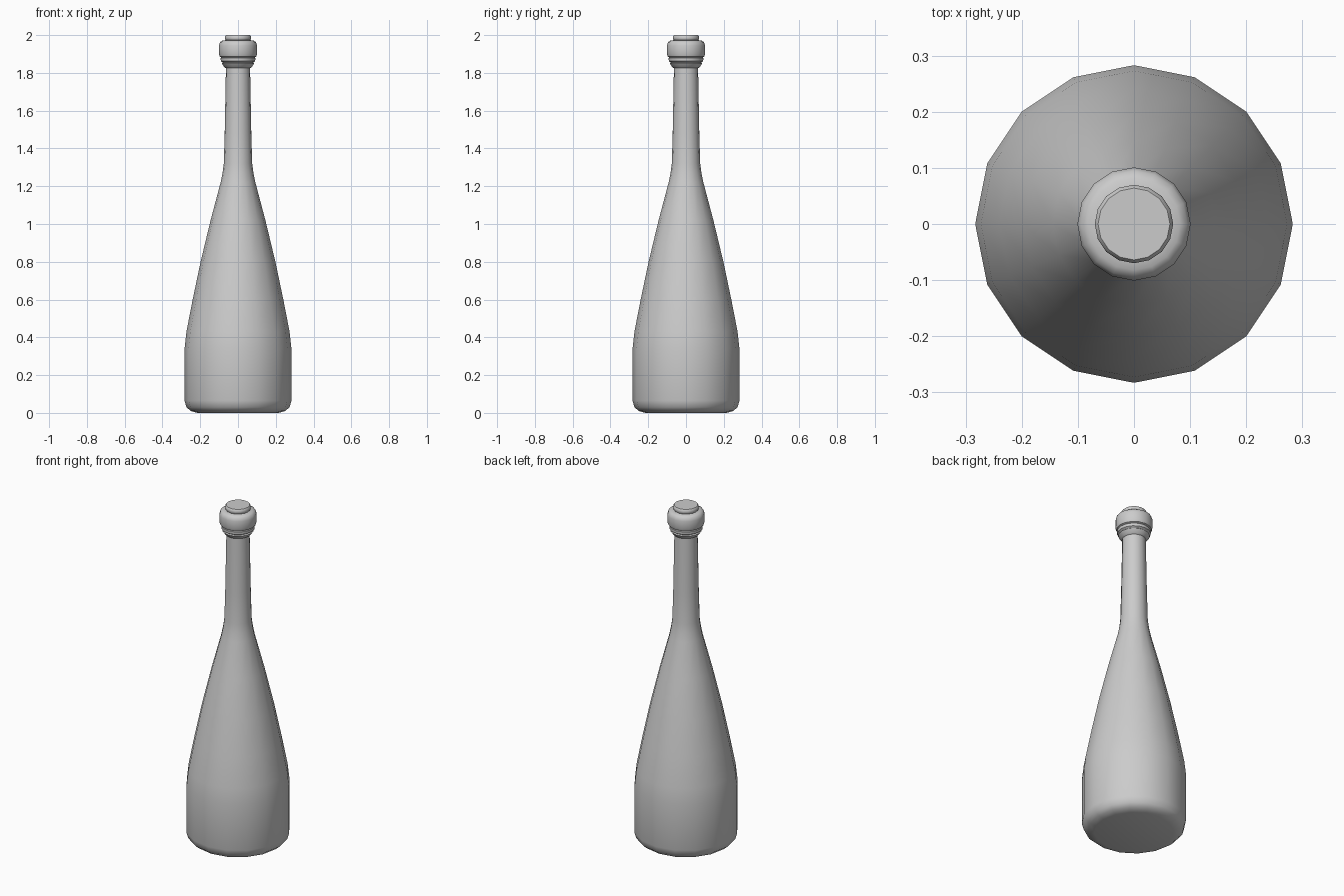
import bpy, bmesh
from math import cos, sin, pi, radians

if "Cube" in bpy.data.objects:
    bpy.data.objects.remove(bpy.data.objects["Cube"])

SIDES = 16


def lathe(name, profile):
    """Revolve (radius, z) points around z and cap both ends."""
    bm = bmesh.new()
    rings = [[bm.verts.new((r * cos(2 * pi * i / SIDES), r * sin(2 * pi * i / SIDES), z))
              for i in range(SIDES)] for r, z in profile]
    for a, b in zip(rings, rings[1:]):
        for i in range(SIDES):
            j = (i + 1) % SIDES
            bm.faces.new((a[i], a[j], b[j], b[i]))
    bm.faces.new(rings[0][::-1])
    bm.faces.new(rings[-1])
    mesh = bpy.data.meshes.new(name)
    bm.to_mesh(mesh)
    bm.free()
    obj = bpy.data.objects.new(name, mesh)
    bpy.context.collection.objects.link(obj)
    bpy.ops.object.select_all(action='DESELECT')
    obj.select_set(True)
    bpy.context.view_layer.objects.active = obj
    bpy.ops.object.shade_smooth_by_angle(angle=radians(40))
    return obj


# Whole bottle as one continuous skin: body, neck, lip rings, collar, stopper
lathe("bottle", [
    # rounded base and body
    (0.215, 0.0), (0.25, 0.01), (0.273, 0.03), (0.283, 0.065), (0.283, 0.34),
    # shoulder and neck
    (0.273, 0.43), (0.24, 0.60), (0.198, 0.80), (0.145, 1.02), (0.092, 1.22),
    (0.082, 1.27), (0.075, 1.32), (0.070, 1.50), (0.064, 1.825),
    # lip rings
    (0.072, 1.83), (0.086, 1.85), (0.08, 1.855), (0.091, 1.862), (0.092, 1.878),
    (0.087, 1.882),
    # collar
    (0.096, 1.886), (0.101, 1.90), (0.101, 1.945), (0.095, 1.963), (0.082, 1.971),
    # stopper
    (0.066, 1.973), (0.070, 1.98), (0.070, 1.992), (0.064, 2.0),
])
